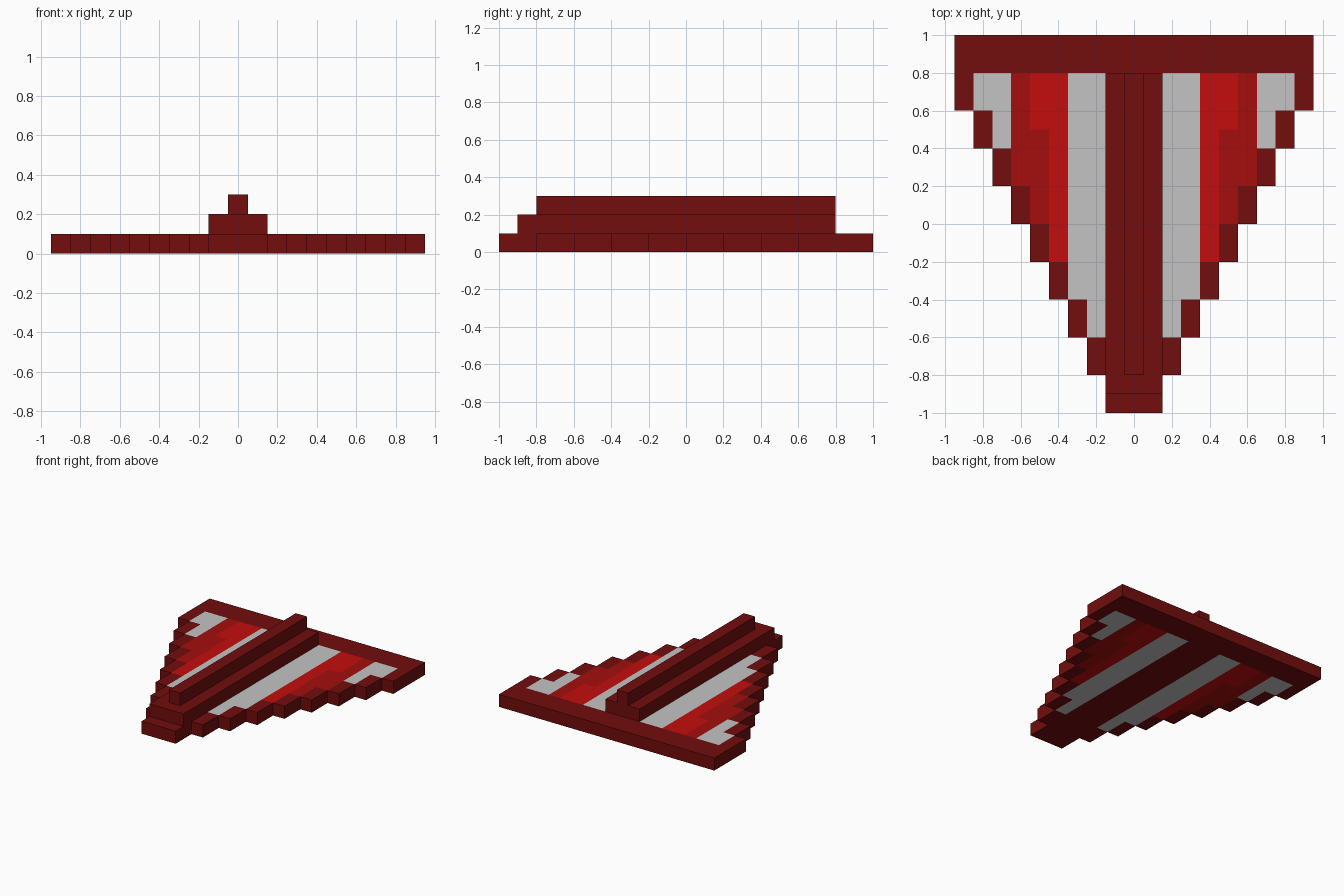
import bpy
import bmesh

cube = bpy.data.objects.get("Cube")
if cube:
    bpy.data.objects.remove(cube, do_unlink=True)

S = 0.1  # block size


def material(name, rgb):
    m = bpy.data.materials.new(name)
    m.use_nodes = True
    col = (*rgb, 1.0)
    m.diffuse_color = col
    m.node_tree.nodes["Principled BSDF"].inputs["Base Color"].default_value = col
    return m


dark = material("dark red", (0.170, 0.004, 0.004))
mid = material("medium red", (0.375, 0.004, 0.004))
bright = material("bright red", (0.550, 0.004, 0.004))
grey = material("light grey", (0.560, 0.550, 0.550))
DARK, MID, BRIGHT, GREY = range(4)


def link(name, bm, mats):
    mesh = bpy.data.meshes.new(name)
    bm.to_mesh(mesh)
    bm.free()
    for m in mats:
        mesh.materials.append(m)
    obj = bpy.data.objects.new(name, mesh)
    bpy.context.collection.objects.link(obj)
    return obj


def first_row(col):
    """Row where the stepped wing edge starts in a column."""
    return 0 if col < 2 else 2 * (col - 1)


def cell_colour(col, row):
    """Dark frame and centre, lengthwise stripes inside."""
    if col < 2 or row >= 18 or row < first_row(col) + 2:
        return DARK
    if col in (2, 3, 7, 8):
        return GREY
    if col == 4 or (col == 5 and row >= 15):
        return BRIGHT
    return MID


# Stepped triangular wing plate, coloured cell by cell
bm = bmesh.new()
for i in range(-9, 10):
    for row in range(first_row(abs(i)), 20):
        x, y = (i - 0.5) * S, -1 + row * S
        corners = [(x, y), (x + S, y), (x + S, y + S), (x, y + S)]
        face = bm.faces.new([bm.verts.new((*c, 0)) for c in corners])
        face.material_index = cell_colour(abs(i), row)
bmesh.ops.remove_doubles(bm, verts=bm.verts, dist=0.001)
wing = link("wing_plate", bm, [dark, mid, bright, grey])
solid = wing.modifiers.new("thickness", "SOLIDIFY")
solid.thickness = S
solid.offset = 1


# Raised spine in two steps along the centre
def block(name, width, y0, y1, z0):
    bm = bmesh.new()
    bmesh.ops.create_cube(bm, size=1)
    for v in bm.verts:
        v.co = (v.co.x * width, y0 + (v.co.y + 0.5) * (y1 - y0), z0 + (v.co.z + 0.5) * S)
    return link(name, bm, [dark])


block("spine_base", 0.3, -0.9, 0.8, S)
block("spine_ridge", 0.1, -0.8, 0.8, 2 * S)
